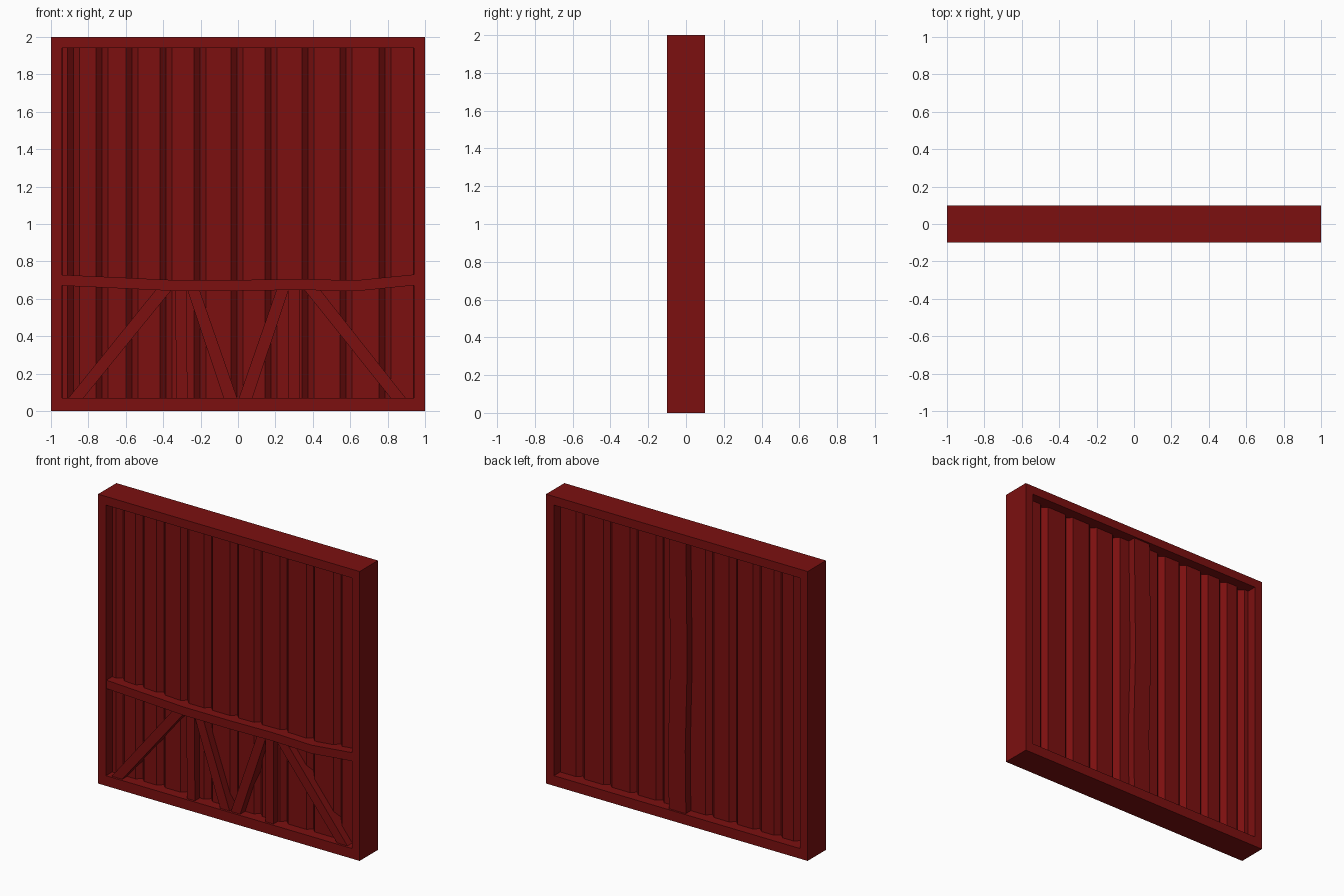
import bpy
import bmesh

cube = bpy.data.objects.get("Cube")
if cube:
    bpy.data.objects.remove(cube, do_unlink=True)

red = bpy.data.materials.new("barn_red")
red.use_nodes = True
colour = (0.2, 0.005, 0.005, 1)
red.diffuse_color = colour
bsdf = red.node_tree.nodes["Principled BSDF"]
bsdf.inputs["Base Color"].default_value = colour
bsdf.inputs["Roughness"].default_value = 0.8


def finish(name, bm):
    bmesh.ops.recalc_face_normals(bm, faces=bm.faces)
    mesh = bpy.data.meshes.new(name)
    bm.to_mesh(mesh)
    bm.free()
    mesh.materials.append(red)
    obj = bpy.data.objects.new(name, mesh)
    bpy.context.scene.collection.objects.link(obj)
    return obj


def prism(name, bottom, top):
    """Solid joining two matching outlines."""
    bm = bmesh.new()
    a = [bm.verts.new(p) for p in bottom]
    b = [bm.verts.new(p) for p in top]
    bm.faces.new(a)
    bm.faces.new(b)
    for i in range(len(a)):
        j = (i + 1) % len(a)
        bm.faces.new((a[i], a[j], b[j], b[i]))
    return finish(name, bm)


def timber(name, outline, y0, y1):
    """Extrude an x-z outline through the depth."""
    return prism(name, [(x, y0, z) for x, z in outline], [(x, y1, z) for x, z in outline])


# Square outer frame with a single rectangular opening
IN_X, IN_LOW, IN_TOP = 0.94, 0.07, 1.94
bm = bmesh.new()
rings = []
for y in (-0.1, 0.1):
    for x, low, high in ((1, 0, 2), (IN_X, IN_LOW, IN_TOP)):
        rings.append([bm.verts.new((px, y, pz))
                      for px, pz in ((-x, low), (x, low), (x, high), (-x, high))])
front_out, front_in, back_out, back_in = rings
for r, s in ((front_out, front_in), (back_out, back_in),
             (front_out, back_out), (front_in, back_in)):
    for i in range(4):
        j = (i + 1) % 4
        bm.faces.new((r[i], r[j], s[j], s[i]))
finish("outer_frame", bm)

# Vertical boards of uneven width with chamfered long edges
joints = [-0.97, -0.878, -0.728, -0.567, -0.385, -0.204, -0.005,
          0.176, 0.374, 0.577, 0.786, 0.97]
T, C = 0.032, 0.032
for n, (l, r) in enumerate(zip(joints, joints[1:]), 1):
    section = [(l, 0), (l + C, -T), (r - C, -T), (r, 0), (r - C, T), (l + C, T)]
    prism(f"wall_board_{n}",
          [(x, y, IN_LOW - 0.02) for x, y in section],
          [(x, y, IN_TOP + 0.02) for x, y in section])

# Slightly sagging middle rail
rail_line = [(-0.95, 0.7), (-0.35, 0.672), (0, 0.672), (0.33, 0.677), (0.63, 0.67), (0.95, 0.702)]
half = 0.029
timber("middle_rail",
       [(x, z + half) for x, z in rail_line] + [(x, z - half) for x, z in reversed(rail_line)],
       -0.095, 0)

# Posts and braces: left edge and width at the foot, then at the head
braces = {
    "right_outer_brace": (-0.91, 0.08, -0.43, 0.085),
    "right_post": (-0.33, 0.06, -0.335, 0.06),
    "right_inner_brace": (-0.075, 0.072, -0.275, 0.065),
    "left_inner_brace": (0.003, 0.072, 0.21, 0.065),
    "left_post": (0.27, 0.06, 0.27, 0.06),
    "left_outer_brace": (0.82, 0.08, 0.345, 0.085),
}
for name, (foot, foot_w, head, head_w) in braces.items():
    timber(name, [(foot, 0.065), (foot + foot_w, 0.065),
                  (head + head_w, 0.66), (head, 0.66)], -0.085, 0)

# Slightly bowed upright on the back
post_line = [(0.005, 0.06), (0.01, 0.5), (-0.005, 1.1), (0.005, 1.95)]
timber("back_upright",
       [(x + 0.065, z) for x, z in post_line] + [(x - 0.065, z) for x, z in reversed(post_line)],
       0, 0.087)
